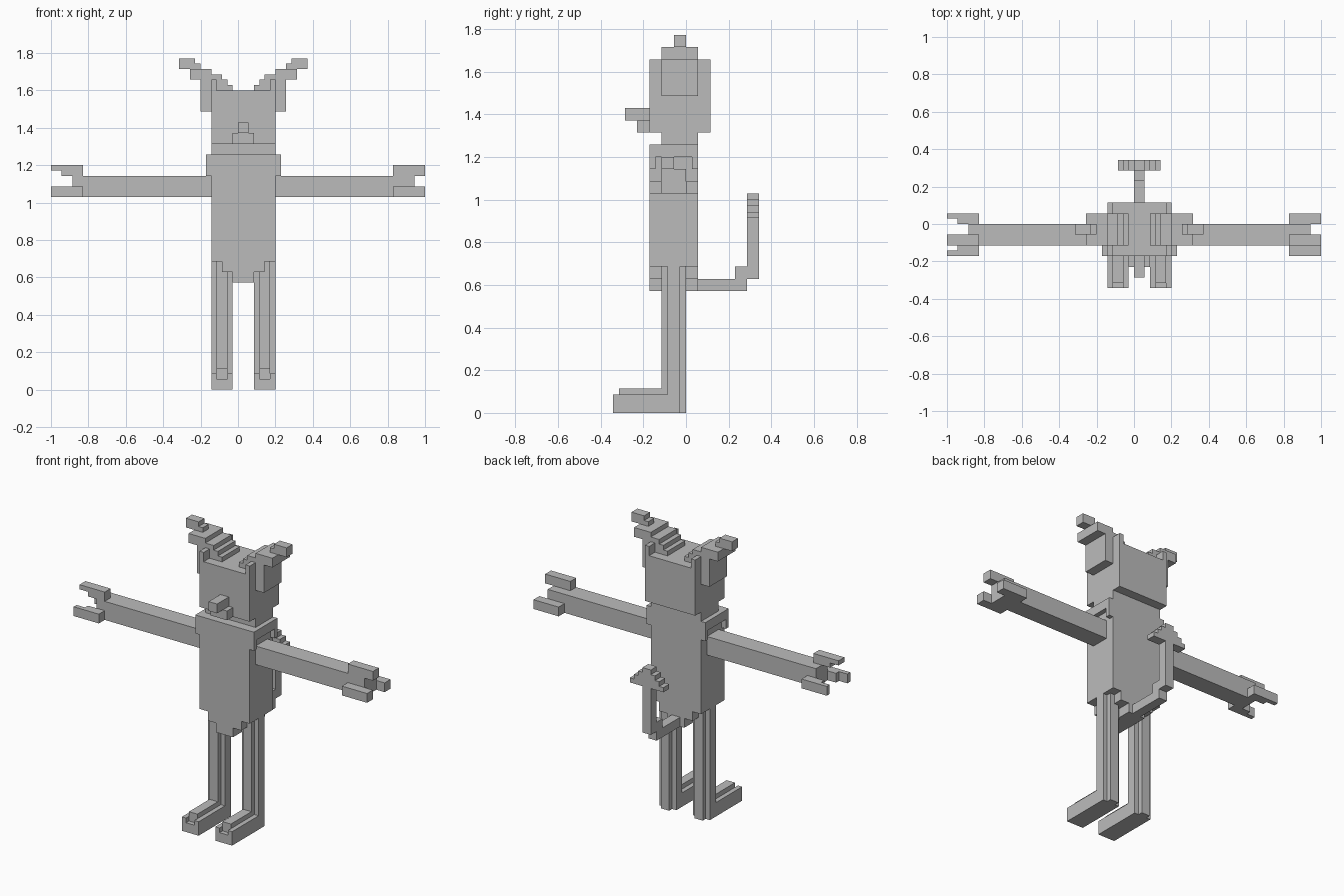
import bpy, bmesh
from mathutils import Vector

if "Cube" in bpy.data.objects:
    bpy.data.objects.remove(bpy.data.objects["Cube"])

U = 1 / 35                       # edge of one block
ORIGIN = Vector((-1, -12 * U, 0))
MID = 36                         # mirror plane of the figure, in blocks

grey = bpy.data.materials.new("plain grey")
grey.diffuse_color = (0.5, 0.5, 0.5, 1)
grey.use_nodes = True
grey.node_tree.nodes["Principled BSDF"].inputs["Base Color"].default_value = grey.diffuse_color


def part(name, boxes, mirror=False):
    """One object from boxes (x0, x1, y0, y1, z0, z1) in block units."""
    bm = bmesh.new()
    for x0, x1, y0, y1, z0, z1 in boxes:
        if mirror:
            x0, x1 = 2 * MID - x1, 2 * MID - x0
        lo, hi = Vector((x0, y0, z0)), Vector((x1, y1, z1))
        vs = bmesh.ops.create_cube(bm, size=1)["verts"]
        for v in vs:
            v.co = ORIGIN + U * Vector([a + (b - a) * (c + 0.5) for a, b, c in zip(lo, hi, v.co)])
    me = bpy.data.meshes.new(name)
    bm.to_mesh(me)
    bm.free()
    me.materials.append(grey)
    bpy.context.collection.objects.link(bpy.data.objects.new(name, me))


# trunk with stepped underside, and neck
part("body", [(30, 42, 6, 14, 24, 44), (32, 40, 6, 14, 22, 24), (34, 38, 6, 14, 20, 22)])
part("neck", [(30, 42, 8, 14, 44, 46)])

# head and snout
part("head", [(30, 42, 6, 16, 46, 56)])
part("snout", [(34, 38, 4, 6, 46, 48), (35, 37, 2, 6, 48, 50)])

# curved tail with a stepped arrow tip
part("tail", [(35, 37, 14, 22, 20, 22), (35, 37, 20, 24, 22, 24), (35, 37, 22, 24, 22, 32)]
     + [(35, 37, 20, 22, 20, 22)])
part("tail_tip", [(32 + k, 40 - k, 22, 24, 32 + k, 33 + k) for k in range(4)])

for side, m in (("left", False), ("right", True)):
    # raised rim and inner steps on top of the head
    part(side + "_head_rim", [(30, 31, 6, 16, 56, 58)], m)
    part(side + "_head_steps", [(31, 34, 8, 14, 56, 57), (31, 33, 8, 14, 57, 58),
                                (30, 32, 8, 14, 58, 59)], m)
    # ear with horn tip
    part(side + "_ear", [(28, 30, 8, 14, 52, 60), (26, 28, 8, 14, 58, 60)], m)
    part(side + "_horn", [(24, 27, 10, 12, 60, 62), (27, 28, 10, 12, 60, 61)], m)
    # shoulder plate arched over the arm
    part(side + "_shoulder", [(29, 30, 6, 14, 42, 44), (29, 30, 6, 7, 40, 42),
                              (29, 30, 13, 14, 40, 42)], m)
    # cross-shaped leg, ridged foot with a notched toe
    part(side + "_leg", [(31, 33, 8, 12, 0, 24), (30, 34, 9, 11, 0, 24)], m)
    part(side + "_foot", [(30, 34, 1, 11, 0, 3), (30, 34, 0, 1, 0, 2), (30, 31, 0, 1, 2, 3),
                          (33, 34, 0, 1, 2, 3), (31, 33, 1, 9, 3, 4)], m)
    # arm
    part(side + "_arm", [(4, 30, 8, 12, 36, 40)], m)

# left hand: fingers thin out at the tips
part("left_fingers", [(2, 6, 8, 10, 40, 42), (0, 2, 8, 10, 41, 42),
                      (2, 6, 12, 14, 36, 38), (0, 2, 13, 14, 36, 38),
                      (2, 6, 6, 8, 36, 38), (0, 2, 6, 7, 36, 38)])
# right hand: straight fingers
part("right_fingers", [(64, 70, 8, 10, 40, 42), (64, 70, 12, 14, 36, 38), (64, 70, 6, 8, 36, 38)])
